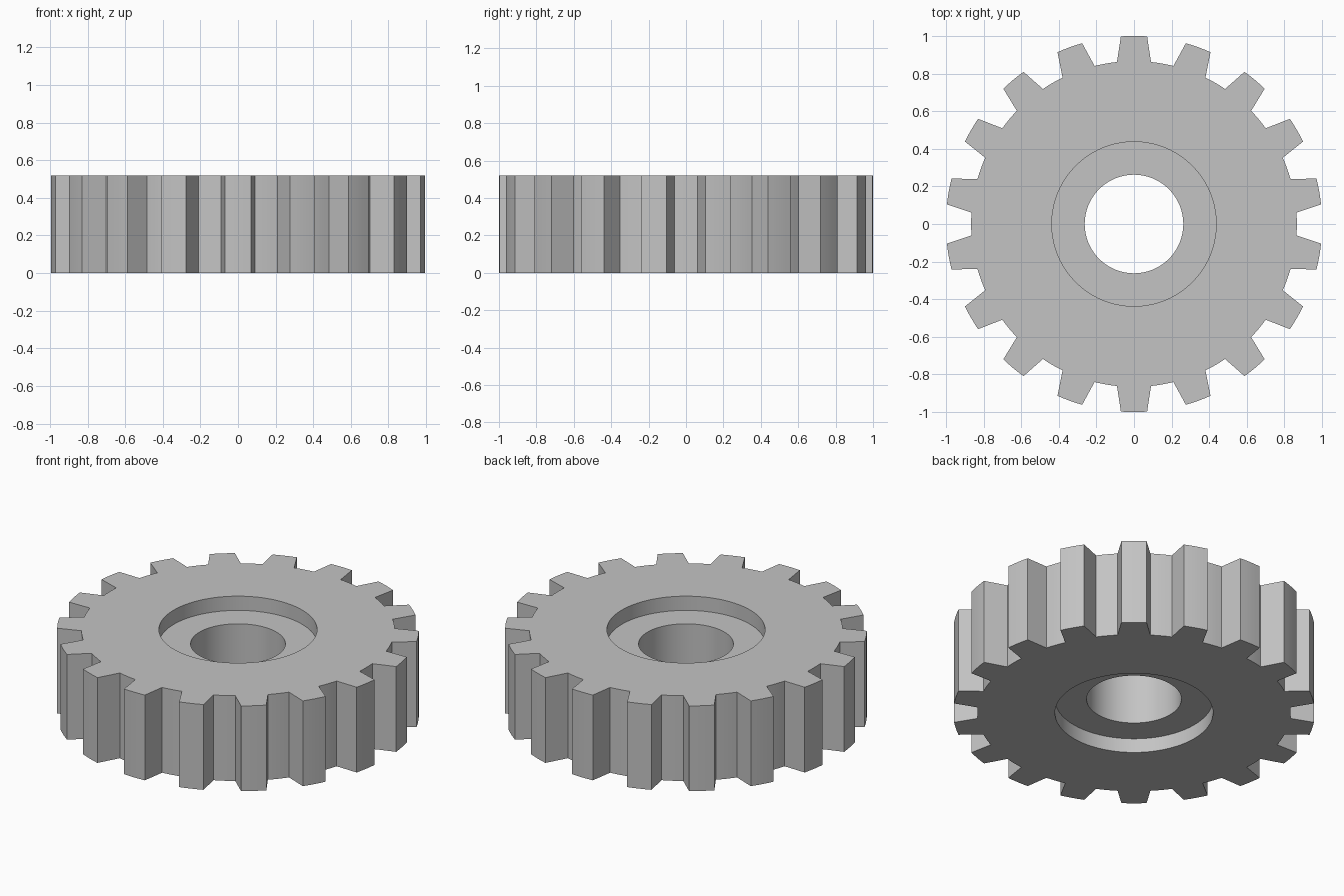
import bpy, bmesh
from math import cos, sin, radians

cube = bpy.data.objects.get("Cube")
if cube:
    bpy.data.objects.remove(cube, do_unlink=True)

TEETH, STEPS = 18, 10          # ten 2-degree steps per tooth pitch
COUNT = TEETH * STEPS
HEIGHT, DEPTH = 0.52, 0.087    # gear thickness, counterbore depth
TIP, ROOT, RECESS, BORE = 1.0, 0.866, 0.437, 0.262

steel = bpy.data.materials.new("grey_steel")
steel.use_nodes = True
color = (0.55, 0.55, 0.55, 1)
steel.diffuse_color = color
steel.node_tree.nodes["Principled BSDF"].inputs["Base Color"].default_value = color


def gear_radius(i):
    # first five steps of each pitch are the tooth tip, the rest the root
    return TIP if i % STEPS < 5 else ROOT


def ring(bm, radius, z):
    verts = []
    for i in range(COUNT):
        r = radius(i) if callable(radius) else radius
        a = radians(90 + (i - 2) * 360 / COUNT)
        verts.append(bm.verts.new((r * cos(a), r * sin(a), z)))
    return verts


# Closed cross-section: toothed rim, top recess, bore, bottom recess
section = [(gear_radius, 0), (gear_radius, HEIGHT),
           (RECESS, HEIGHT), (RECESS, HEIGHT - DEPTH),
           (BORE, HEIGHT - DEPTH), (BORE, DEPTH),
           (RECESS, DEPTH), (RECESS, 0)]
bm = bmesh.new()
rings = [ring(bm, r, z) for r, z in section]
for k, lower in enumerate(rings):
    upper = rings[(k + 1) % len(rings)]
    for i in range(COUNT):
        j = (i + 1) % COUNT
        bm.faces.new((lower[i], lower[j], upper[j], upper[i]))
bmesh.ops.recalc_face_normals(bm, faces=bm.faces)

mesh = bpy.data.meshes.new("gear_wheel")
bm.to_mesh(mesh)
bm.free()
mesh.materials.append(steel)
gear = bpy.data.objects.new("gear_wheel", mesh)
bpy.context.collection.objects.link(gear)

# Smooth the bore and recess walls, keep tooth edges crisp
bpy.ops.object.select_all(action='DESELECT')
gear.select_set(True)
bpy.context.view_layer.objects.active = gear
bpy.ops.object.shade_smooth_by_angle(angle=radians(25))
